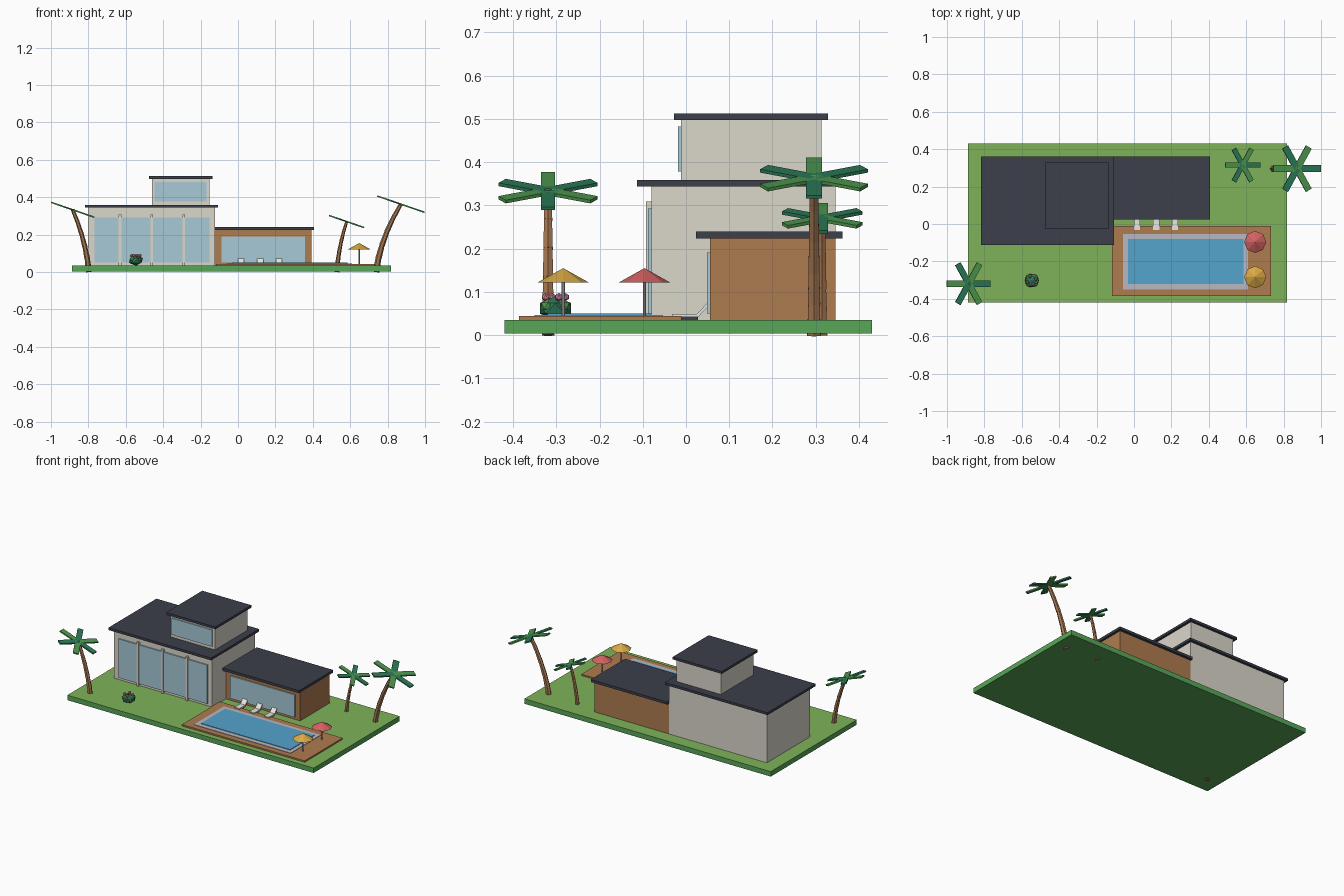
import bpy, bmesh, math
from mathutils import Vector, Matrix

if "Cube" in bpy.data.objects:
    bpy.data.objects.remove(bpy.data.objects["Cube"])


def mat(name, r, g, b):
    m = bpy.data.materials.new(name)
    m.diffuse_color = (r, g, b, 1)
    m.use_nodes = True
    m.node_tree.nodes["Principled BSDF"].inputs["Base Color"].default_value = m.diffuse_color
    return m


WALL = mat("plaster", 0.71, 0.68, 0.60)
ROOF = mat("dark_roof", 0.045, 0.05, 0.07)
GLASS = mat("glass", 0.39, 0.59, 0.67)
WOOD = mat("wood", 0.43, 0.20, 0.08)
GRASS = mat("grass", 0.21, 0.45, 0.10)
EDGE = mat("lawn_edge", 0.10, 0.38, 0.10)
WATER = mat("water", 0.09, 0.37, 0.60)
STONE = mat("stone", 0.48, 0.48, 0.55)
WHITE = mat("cushion", 0.80, 0.79, 0.75)
BARK = mat("bark", 0.37, 0.18, 0.08)
LEAF_A = mat("dark_leaf", 0.025, 0.20, 0.10)
LEAF_B = mat("light_leaf", 0.08, 0.32, 0.08)
RED = mat("red_canvas", 0.65, 0.12, 0.12)
YELLOW = mat("yellow_canvas", 0.70, 0.40, 0.06)
PINK = mat("pink_petals", 0.75, 0.25, 0.33)


def finish(bm, name, *materials):
    me = bpy.data.meshes.new(name)
    bmesh.ops.recalc_face_normals(bm, faces=bm.faces)
    bm.to_mesh(me)
    bm.free()
    for m in materials:
        me.materials.append(m)
    ob = bpy.data.objects.new(name, me)
    bpy.context.collection.objects.link(ob)
    return ob


def add_box(bm, x0, x1, y0, y1, z0, z1):
    m = (Matrix.Translation(((x0 + x1) / 2, (y0 + y1) / 2, (z0 + z1) / 2))
         @ Matrix.Diagonal((x1 - x0, y1 - y0, z1 - z0, 1)))
    bmesh.ops.create_cube(bm, size=1, matrix=m)


def box(name, m, *bounds):
    bm = bmesh.new()
    add_box(bm, *bounds)
    return finish(bm, name, m)


def cone(bm, p, q, r0, r1, sides):
    p, q = Vector(p), Vector(q)
    m = (Matrix.Translation((p + q) / 2)
         @ (q - p).to_track_quat('Z', 'Y').to_matrix().to_4x4())
    bmesh.ops.create_cone(bm, cap_ends=True, segments=sides, radius1=r0,
                          radius2=r1, depth=(q - p).length, matrix=m)


# lawn slab, lighter on top
lawn = box("lawn", EDGE, -0.888, 0.818, -0.42, 0.43, 0.004, 0.035)
lawn.data.materials.append(GRASS)
for f in lawn.data.polygons:
    f.material_index = int(f.normal.z > 0.5)

# house volumes and flat roofs
box("main_block", WALL, -0.802, -0.123, -0.08, 0.346, 0.03, 0.346)
box("main_roof", ROOF, -0.818, -0.107, -0.113, 0.362, 0.344, 0.359)
box("wood_wing", WOOD, -0.123, 0.392, 0.055, 0.346, 0.03, 0.226)
box("wing_roof", ROOF, -0.123, 0.406, 0.023, 0.362, 0.224, 0.24)
box("tower", WALL, -0.46, -0.152, -0.011, 0.313, 0.355, 0.5)
box("tower_roof", ROOF, -0.477, -0.137, -0.028, 0.328, 0.498, 0.513)

# windows and columns
box("main_window", GLASS, -0.767, -0.152, -0.088, -0.078, 0.05, 0.293)
box("wing_window", GLASS, -0.088, 0.358, 0.048, 0.057, 0.05, 0.191)
box("tower_window", GLASS, -0.446, -0.168, -0.019, -0.009, 0.378, 0.482)
for i, x in enumerate((-0.631, -0.461, -0.291)):
    box(f"column_{i}", WALL, x - 0.007, x + 0.007, -0.093, -0.078, 0.035, 0.309)

# deck and pool
box("deck", WOOD, -0.118, 0.732, -0.386, -0.01, 0.033, 0.044)
box("pool_rim", STONE, -0.06, 0.61, -0.35, -0.053, 0.04, 0.0465)
box("pool_water", WATER, -0.032, 0.585, -0.32, -0.081, 0.04, 0.05)

# sun loungers: folded side profile extruded across
profile = [(-0.032, 0.042), (0.028, 0.042), (0.053, 0.068), (0.048, 0.073),
           (0.025, 0.049), (-0.032, 0.049)]
for i, x in enumerate((0.016, 0.118, 0.219)):
    bm = bmesh.new()
    f = bm.faces.new([bm.verts.new((x - 0.017, y, z)) for y, z in profile])
    ext = bmesh.ops.extrude_face_region(bm, geom=[f])["geom"]
    bmesh.ops.translate(bm, vec=(0.034, 0, 0),
                        verts=[v for v in ext if isinstance(v, bmesh.types.BMVert)])
    finish(bm, f"lounger_{i}", WHITE)
    box(f"lounger_base_{i}", ROOF, x - 0.013, x + 0.013, -0.014, 0.028, 0.034, 0.042)

# parasols
for name, y, m in (("red", -0.096, RED), ("yellow", -0.284, YELLOW)):
    bm = bmesh.new()
    cone(bm, (0.648, y, 0.035), (0.648, y, 0.14), 0.004, 0.004, 8)
    finish(bm, name + "_parasol_pole", STONE)
    bm = bmesh.new()
    cone(bm, (0.648, y, 0.122), (0.648, y, 0.155), 0.059, 0, 8)
    finish(bm, name + "_parasol_canopy", m)


# palms: stepped curved trunk and a tilted star of six fronds
def palm(name, x, y, lean, h):
    bm = bmesh.new()
    n = 5

    def at(t):
        return Vector((x + lean * (0.35 * t + 0.65 * t * t), y, h * t))
    for i in range(n):
        a, b = at(i / n), at((i + 1) / n)
        r = h * (0.05 - 0.02 * i / n)
        cone(bm, a, b + (b - a) * 0.04, r, r * 0.83, 6)
    finish(bm, name + "_trunk", BARK)
    length, w = 0.368 * h, 0.05 * h
    tilt = Matrix.Translation(at(1)) @ Matrix.Rotation(math.radians(19), 4, 'Y')
    for k in range(6):
        bm = bmesh.new()
        add_box(bm, 0.0, length, -w, w, -0.004, 0.004)
        bm.transform(tilt @ Matrix.Rotation(math.radians(60 * k), 4, 'Z'))
        finish(bm, f"{name}_frond_{k}", LEAF_B if k % 2 else LEAF_A)


palm("left_palm", -0.797, -0.319, -0.087, 0.333)
palm("right_palm", 0.738, 0.296, 0.133, 0.363)
palm("small_palm", 0.528, 0.315, 0.053, 0.27)

# flowering bush
def blob(bm, x, y, z, r, rz):
    m = Matrix.Translation((x, y, z)) @ Matrix.Diagonal((r, r, rz, 1))
    bmesh.ops.create_icosphere(bm, subdivisions=1, radius=1, matrix=m)


bx, by = -0.546, -0.302
bm = bmesh.new()
blob(bm, bx, by, 0.062, 0.042, 0.028)
finish(bm, "bush", LEAF_A)
bm = bmesh.new()
for k in range(4):
    a = math.radians(45 + 90 * k)
    blob(bm, bx + 0.023 * math.cos(a), by + 0.023 * math.sin(a), 0.068, 0.019, 0.016)
finish(bm, "bush_tufts", LEAF_B)
bm = bmesh.new()
for k in range(4):
    a = math.radians(20 + 90 * k)
    blob(bm, bx + 0.024 * math.cos(a), by + 0.024 * math.sin(a), 0.088, 0.01, 0.01)
finish(bm, "bush_flowers", PINK)
